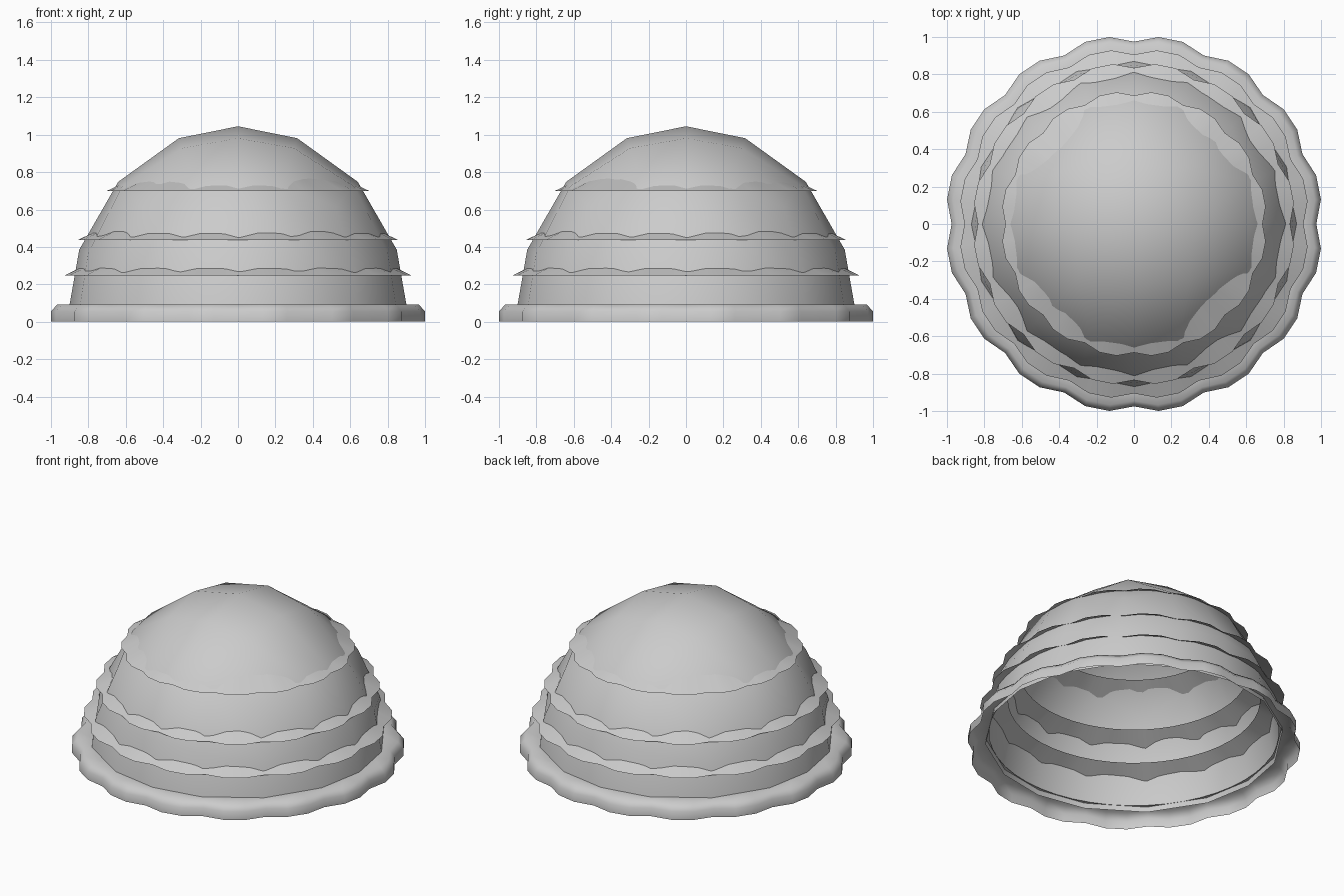
import bpy, bmesh, math
from mathutils import Vector

if "Cube" in bpy.data.objects:
    bpy.data.objects.remove(bpy.data.objects["Cube"])


def finish(bm, name, angle):
    bmesh.ops.recalc_face_normals(bm, faces=bm.faces)
    me = bpy.data.meshes.new(name)
    bm.to_mesh(me)
    bm.free()
    ob = bpy.data.objects.new(name, me)
    bpy.context.collection.objects.link(ob)
    bpy.ops.object.select_all(action='DESELECT')
    ob.select_set(True)
    bpy.context.view_layer.objects.active = ob
    bpy.ops.object.shade_smooth_by_angle(angle=math.radians(angle))
    return ob


def scalloped_ring(name, profile, lobes=16, angle=80):
    """Sweep (radius, notch radius, z) points around z, three steps per lobe."""
    bm = bmesh.new()
    n = lobes * 3
    rows = []
    for peak, notch, z in profile:
        row = []
        for i in range(n):
            r = notch if i % 3 == 0 else peak
            a = 2 * math.pi * i / n
            row.append(bm.verts.new((r * math.cos(a), r * math.sin(a), z)))
        rows.append(row)
    for lo, hi in zip(rows, rows[1:]):
        for i in range(n):
            j = (i + 1) % n
            bm.faces.new((lo[i], lo[j], hi[j], hi[i]))
    return finish(bm, name, angle)


# Dome: open upper half of a rounded cube, 4 x 4 faces per side
bm = bmesh.new()
bmesh.ops.create_cube(bm, size=2)
bmesh.ops.subdivide_edges(bm, edges=bm.edges[:], cuts=3, use_grid_fill=True)
low = [v for v in bm.verts if v.co.z < -0.01]
bmesh.ops.delete(bm, geom=low, context='VERTS')
for v in bm.verts:
    p = Vector([math.copysign(0.373, c) if 0.3 < abs(c) < 0.7 else c for c in v.co])
    p.normalize()
    v.co = (p.x * 0.906, p.y * 0.906, max(0.06, 0.03 + p.z * 1.015))
finish(bm, "dome_shell", 60)

# Thin scalloped frills passing through the dome wall
for name, r, z in (("lower_frill", 0.936, 0.247),
                   ("middle_frill", 0.862, 0.437),
                   ("upper_frill", 0.71, 0.698)):
    scalloped_ring(name, [(r, r * 0.968, z), (r - 0.17, r - 0.17, z + 0.08)])

# Scalloped base rim, open underneath
scalloped_ring("base_rim", [(1.008, 0.975, 0.0), (1.008, 0.975, 0.055),
                            (0.975, 0.945, 0.093), (0.88, 0.88, 0.093)])
